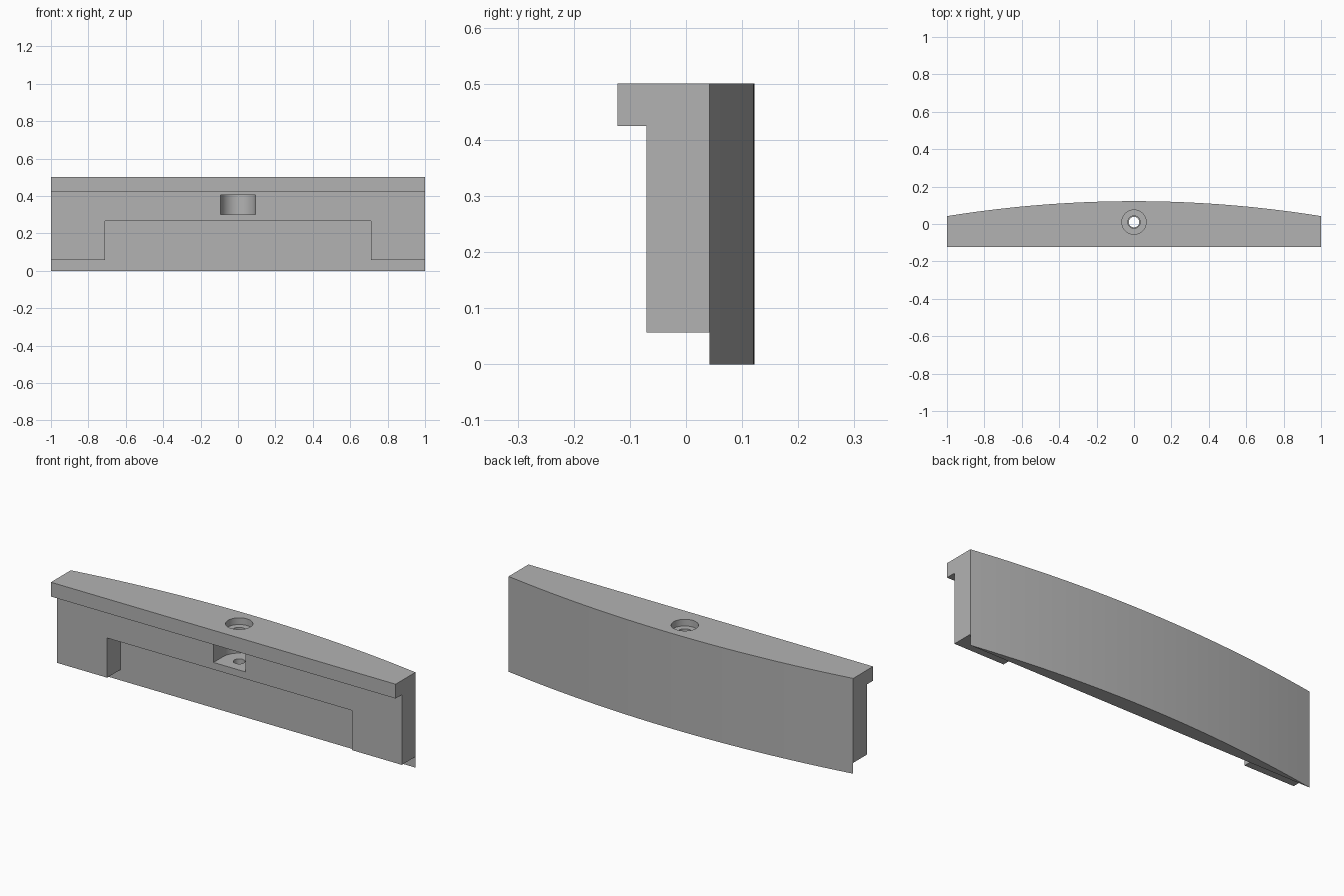
import bpy, bmesh, math

cube = bpy.data.objects.get("Cube")
if cube:
    bpy.data.objects.remove(cube, do_unlink=True)

grey = bpy.data.materials.new("plain grey")
grey.use_nodes = True
colour = (0.45, 0.45, 0.45, 1)
grey.diffuse_color = colour
grey.node_tree.nodes["Principled BSDF"].inputs["Base Color"].default_value = colour

BACK, EDGE, FACE, LIP = 0.122, 0.042, -0.07, -0.122   # depths in y
HOLE_Y = 0.01


def extrude(name, outline, z0, z1):
    """Prism from an xy outline between two heights."""
    bm = bmesh.new()
    base = bm.faces.new([bm.verts.new((x, y, z0)) for x, y in outline])
    top = bmesh.ops.extrude_face_region(bm, geom=[base])["geom"]
    moved = [v for v in top if isinstance(v, bmesh.types.BMVert)]
    bmesh.ops.translate(bm, verts=moved, vec=(0, 0, z1 - z0))
    bmesh.ops.recalc_face_normals(bm, faces=bm.faces)
    mesh = bpy.data.meshes.new(name)
    bm.to_mesh(mesh)
    bm.free()
    obj = bpy.data.objects.new(name, mesh)
    bpy.context.collection.objects.link(obj)
    mesh.materials.append(grey)
    return obj


def arc(radius, cy, start, end, steps):
    angles = [start + (end - start) * i / steps for i in range(steps + 1)]
    return [(radius * math.cos(a), cy + radius * math.sin(a)) for a in angles]


def box(x, y0, y1):
    return [(-x, y0), (x, y0), (x, y1), (-x, y1)]


def circle(radius):
    return arc(radius, HOLE_Y, 0, math.tau, 48)[:-1]


def boolean(target, tool, operation):
    mod = target.modifiers.new(tool.name, "BOOLEAN")
    mod.operation, mod.object, mod.solver = operation, tool, "EXACT"
    bpy.ops.object.select_all(action="DESELECT")
    bpy.context.view_layer.objects.active = target
    target.select_set(True)
    bpy.ops.object.modifier_apply(modifier=mod.name)
    bpy.data.objects.remove(tool, do_unlink=True)


# Curved bar: wide arc at the back, straight at the front
sagitta = BACK - EDGE
radius = (1 + sagitta ** 2) / (2 * sagitta)
half = math.asin(1 / radius)
curve = arc(radius, BACK - radius, math.pi / 2 - half, math.pi / 2 + half, 40)
bar = extrude("curved_bar", [(-1, LIP), (1, LIP)] + curve, 0, 0.5)

# Steps below the front lip and under the end feet
boolean(bar, extrude("lip_step", box(1.2, -0.3, FACE), -0.1, 0.425), "DIFFERENCE")
boolean(bar, extrude("foot_step", box(1.2, -0.3, EDGE), -0.1, 0.057), "DIFFERENCE")

# Recess between the feet
boolean(bar, extrude("recess", box(0.71, -0.3, EDGE), -0.1, 0.265), "DIFFERENCE")

# Round-backed nut pocket
pocket = [(-0.093, -0.3), (0.093, -0.3)] + arc(0.093, HOLE_Y, 0, math.pi, 24)
boolean(bar, extrude("nut_pocket", pocket, 0.302, 0.405), "DIFFERENCE")

# Counterbored screw hole
for name, r, z0, z1 in (("counterbore", 0.065, 0.465, 0.6),
                        ("upper_hole", 0.033, 0.35, 0.55),
                        ("lower_hole", 0.028, 0.2, 0.35)):
    boolean(bar, extrude(name, circle(r), z0, z1), "DIFFERENCE")

bpy.ops.object.shade_smooth_by_angle(angle=math.radians(30))
